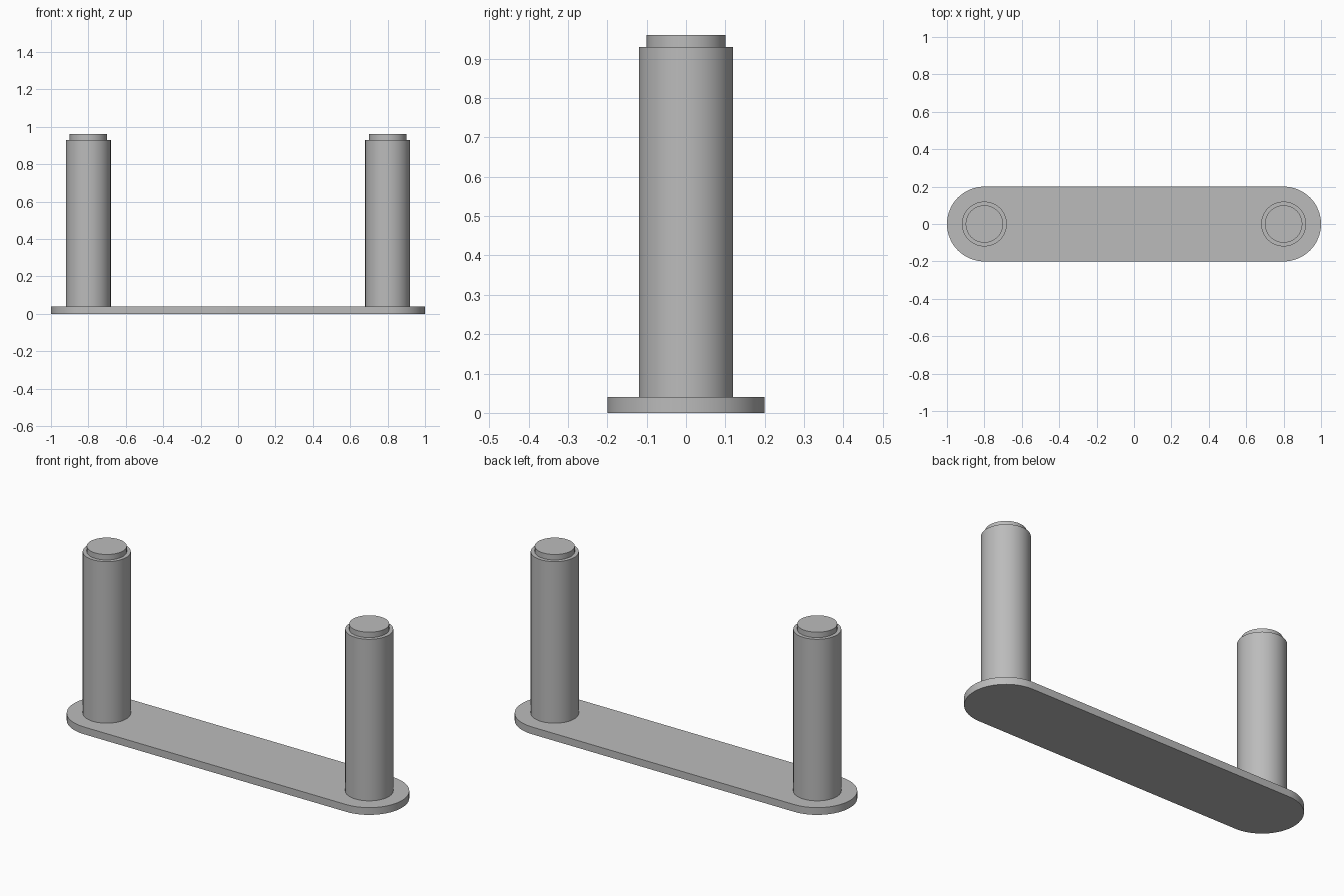
import bpy, bmesh, math

if "Cube" in bpy.data.objects:
    bpy.data.objects.remove(bpy.data.objects["Cube"])

grey = bpy.data.materials.new("plain grey")
grey.diffuse_color = (0.5, 0.5, 0.5, 1)
grey.use_nodes = True
grey.node_tree.nodes["Principled BSDF"].inputs["Base Color"].default_value = grey.diffuse_color


def finish(name, bm, location=(0, 0, 0)):
    bmesh.ops.recalc_face_normals(bm, faces=bm.faces[:])
    mesh = bpy.data.meshes.new(name)
    bm.to_mesh(mesh)
    bm.free()
    mesh.materials.append(grey)
    obj = bpy.data.objects.new(name, mesh)
    obj.location = location
    bpy.context.collection.objects.link(obj)
    bpy.ops.object.select_all(action='DESELECT')
    obj.select_set(True)
    bpy.context.view_layer.objects.active = obj
    bpy.ops.object.shade_smooth_by_angle(angle=math.radians(30))
    return obj


# Base plate: rounded slot outline, extruded upward
END_X, END_R, PLATE_H, STEPS = 0.8, 0.2, 0.04, 32
bm = bmesh.new()
outline = []
for side, start in ((1, -math.pi / 2), (-1, math.pi / 2)):
    for i in range(STEPS + 1):
        a = start + math.pi * i / STEPS
        outline.append(bm.verts.new((side * END_X + END_R * math.cos(a),
                                     END_R * math.sin(a), 0)))
face = bm.faces.new(outline)
top = bmesh.ops.extrude_face_region(bm, geom=[face])["geom"]
bmesh.ops.translate(bm, vec=(0, 0, PLATE_H),
                    verts=[v for v in top if isinstance(v, bmesh.types.BMVert)])
finish("base_plate", bm)


# Posts: stepped profile (radius, height) turned around the post axis
PROFILE = [(0.12, PLATE_H), (0.12, 0.93), (0.10, 0.93), (0.10, 0.96)]
SIDES = 64


def post(name, x):
    bm = bmesh.new()
    rings = [[bm.verts.new((r * math.cos(math.tau * i / SIDES),
                            r * math.sin(math.tau * i / SIDES), z))
              for i in range(SIDES)] for r, z in PROFILE]
    for low, high in zip(rings, rings[1:]):
        for i in range(SIDES):
            j = (i + 1) % SIDES
            bm.faces.new((low[i], low[j], high[j], high[i]))
    bm.faces.new(rings[0])
    bm.faces.new(rings[-1])
    finish(name, bm, (x, 0, 0))


post("left_post", -END_X)
post("right_post", END_X)
